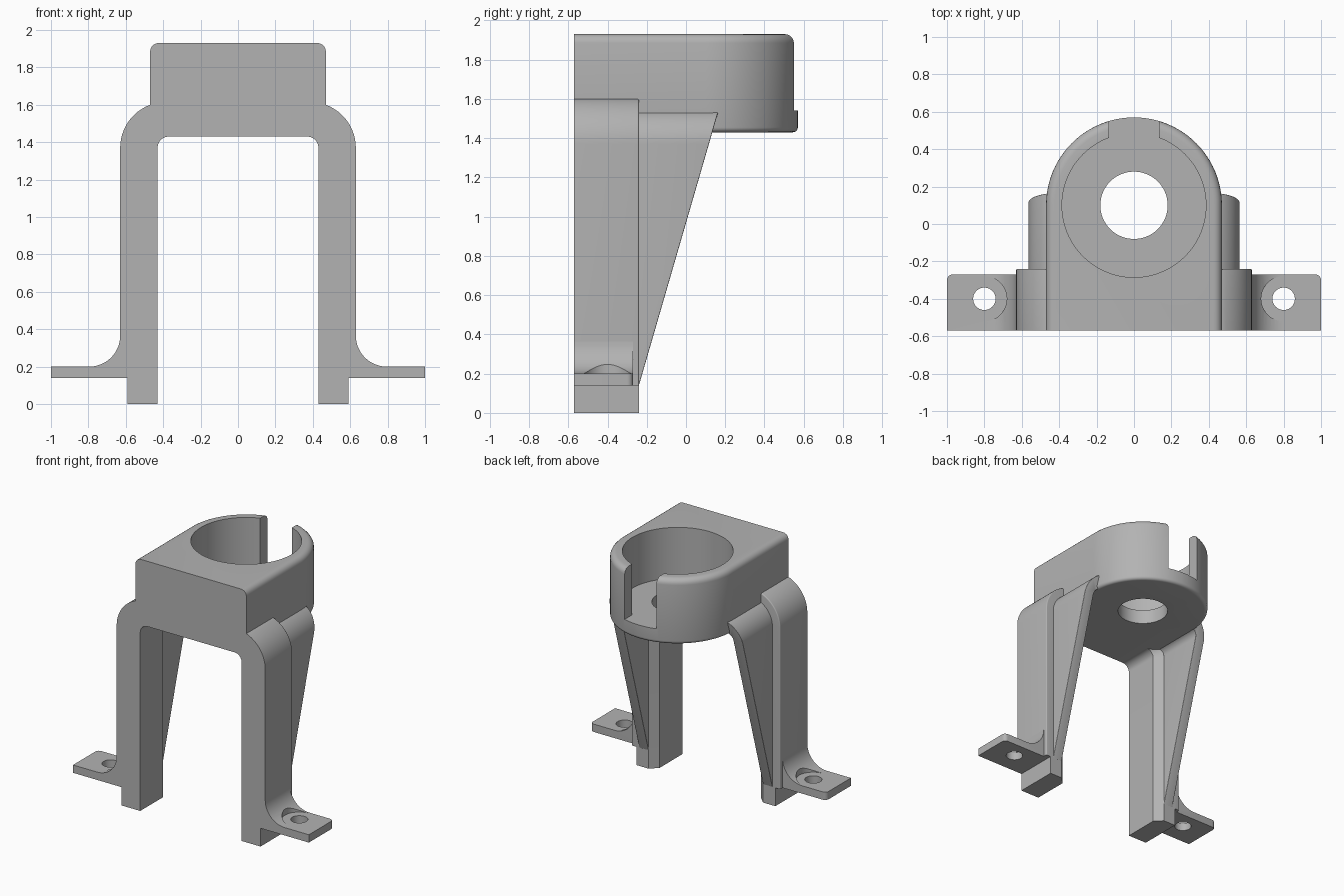
import bpy, bmesh
from math import sin, cos, radians, pi

cube = bpy.data.objects.get("Cube")
if cube:
    bpy.data.objects.remove(cube, do_unlink=True)

grey = bpy.data.materials.new("plain grey")
grey.use_nodes = True
COLOUR = (0.45, 0.45, 0.45, 1)
grey.diffuse_color = COLOUR
grey.node_tree.nodes["Principled BSDF"].inputs["Base Color"].default_value = COLOUR

FRONT, LEG_BACK, FLANGE_BACK = -0.57, -0.24, -0.27
BASE, TOP, FLOOR = 1.43, 1.93, 1.54
BORE_Y, HEAD_R = 0.10, 0.47


def arc(cx, cy, r, start, end, steps=12):
    angles = [radians(start + (end - start) * i / steps) for i in range(steps + 1)]
    return [(cx + r * cos(a), cy + r * sin(a)) for a in angles]


def prism(points, place, lo, hi):
    """Extrude a 2D outline; place(u, v, w) maps it into space."""
    bm = bmesh.new()
    ends = [[bm.verts.new(place(u, v, w)) for u, v in points] for w in (lo, hi)]
    bm.faces.new(ends[0])
    bm.faces.new(ends[1])
    n = len(points)
    for i in range(n):
        j = (i + 1) % n
        bm.faces.new((ends[0][i], ends[0][j], ends[1][j], ends[1][i]))
    bmesh.ops.recalc_face_normals(bm, faces=bm.faces)
    return bm


def round_edges(bm, rule, size, segments=5):
    edges = [e for e in bm.edges if all(rule(v.co) for v in e.verts)]
    bmesh.ops.bevel(bm, geom=edges, offset=size, segments=segments,
                    profile=0.5, affect='EDGES', clamp_overlap=True)


def finish(bm, name):
    bmesh.ops.recalc_face_normals(bm, faces=bm.faces)
    mesh = bpy.data.meshes.new(name)
    bm.to_mesh(mesh)
    bm.free()
    obj = bpy.data.objects.new(name, mesh)
    bpy.context.collection.objects.link(obj)
    mesh.materials.append(grey)
    return obj


def select(obj):
    bpy.ops.object.select_all(action='DESELECT')
    obj.select_set(True)
    bpy.context.view_layer.objects.active = obj


def cut(obj, bm):
    cutter = finish(bm, "cutter")
    cutter.hide_render = True
    mod = obj.modifiers.new("cut", 'BOOLEAN')
    mod.operation, mod.solver, mod.object = 'DIFFERENCE', 'EXACT', cutter
    select(obj)
    bpy.ops.object.modifier_apply(modifier=mod.name)
    bpy.data.objects.remove(cutter, do_unlink=True)


def smooth(obj):
    select(obj)
    bpy.ops.object.shade_smooth_by_angle(angle=radians(30))


def upright(u, v, w):
    return (u, v, w)


def cylinder(x, y, r, lo, hi, steps=64):
    return prism(arc(x, y, r, 0, 360, steps)[:-1], upright, lo, hi)


def near(a, b):
    return abs(a - b) < 1e-4


# Holder head: square front, round back, with bore, drain hole and back slot
outline = [(-HEAD_R, FRONT), (HEAD_R, FRONT)] + arc(0, BORE_Y, HEAD_R, 0, 180, 48)
bm = prism(outline, upright, BASE, TOP)


def rim(height):
    edges = [e for e in bm.edges if all(near(v.co.z, height) for v in e.verts)
             and not all(near(v.co.y, FRONT) for v in e.verts)]
    return edges


for height, size in ((TOP, 0.045), (BASE, 0.025)):
    bmesh.ops.bevel(bm, geom=rim(height), offset=size, segments=5,
                    profile=0.5, affect='EDGES')
head = finish(bm, "holder_head")
cut(head, cylinder(0, BORE_Y, 0.385, FLOOR, TOP + 0.1, 96))
cut(head, cylinder(0, BORE_Y, 0.18, BASE - 0.1, TOP))
slot = [(-0.135, BORE_Y), (0.135, BORE_Y), (0.135, 0.7), (-0.135, 0.7)]
cut(head, prism(slot, upright, FLOOR, TOP + 0.1))
smooth(head)

# Outlines of the side parts, seen from the front
leg_outline = ([(0.43, 0), (0.59, 0), (0.59, 0.14), (0.63, 0.14)]
               + arc(0.385, 1.37, 0.245, 0, 70) + [(0.45, 1.6), (0.37, 1.6)]
               + arc(0.37, 1.37, 0.06, 90, 0, 8))
flange_outline = ([(0.55, 0.14), (1, 0.14), (1, 0.2)]
                  + arc(0.795, 0.365, 0.165, 270, 180) + [(0.55, 0.365)])
rib_outline = ([(0.485, 0.14), (0.565, 0.14)] + arc(0.385, 1.37, 0.18, 0, 65)
               + [(0.42, 1.533), (0.42, 1.44)] + arc(0.425, 1.38, 0.06, 90, 0, 6))


for side, s in (("left", 1), ("right", -1)):
    def facing(u, v, w):
        return (s * u, w, v)

    def sloped(u, v, w):
        # the back of the rib leans outward with height
        return (s * u, w if w < LEG_BACK else LEG_BACK + 0.29 * (v - 0.14), v)

    # Leg: chamfered inner back edge, rounded outer back edge
    bm = prism(leg_outline, facing, FRONT, LEG_BACK)
    round_edges(bm, lambda c: near(c.y, LEG_BACK) and (
        abs(c.x) < 0.4301 and c.z < 1.5), 0.055, 1)
    round_edges(bm, lambda c: near(c.y, LEG_BACK) and c.z > 0.139
                and abs(c.x) > 0.46 and (abs(c.x) > 0.6 or c.z > 1.45), 0.03, 4)
    smooth(finish(bm, side + "_leg"))

    # Mounting flange with fillet, screw hole and screw-head clearance
    bm = prism(flange_outline, facing, FRONT, FLANGE_BACK)
    round_edges(bm, lambda c: near(c.y, FLANGE_BACK) and near(abs(c.x), 1), 0.03)
    flange = finish(bm, side + "_flange")
    cut(flange, cylinder(s * 0.8, -0.4, 0.12, 0.2, 0.5))
    cut(flange, cylinder(s * 0.8, -0.4, 0.06, 0, 0.4, 40))
    smooth(flange)

    # Tapered rib bracing the head
    bm = prism(rib_outline, sloped, LEG_BACK - 0.04, 0)
    round_edges(bm, lambda c: c.y > LEG_BACK - 0.001 and abs(c.x) > 0.46, 0.02, 4)
    smooth(finish(bm, side + "_rib"))
